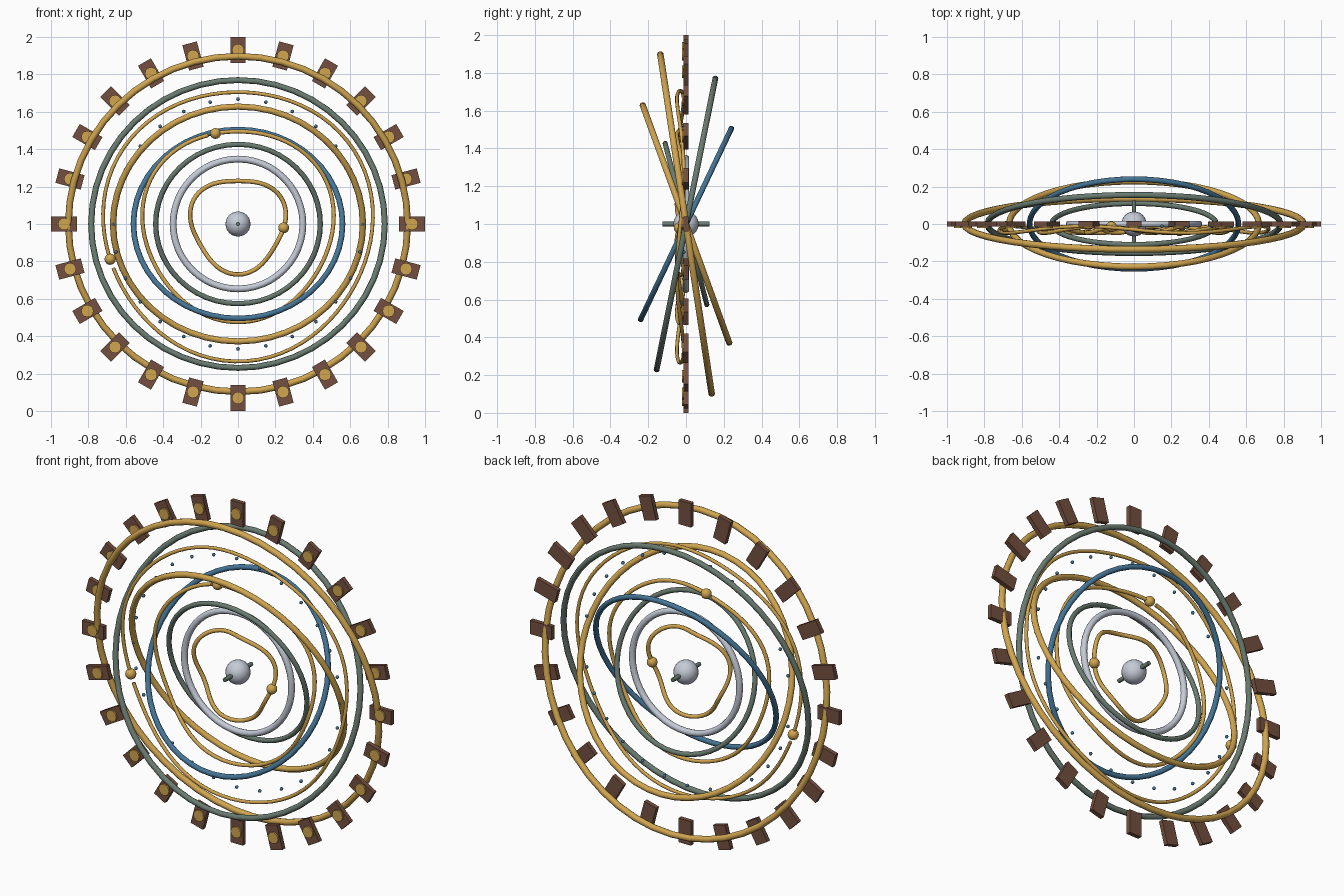
import bpy
import math
from mathutils import Vector

if "Cube" in bpy.data.objects:
    bpy.data.objects.remove(bpy.data.objects["Cube"])


def mat(name, color):
    m = bpy.data.materials.new(name)
    m.diffuse_color = (*color, 1)
    m.use_nodes = True
    m.node_tree.nodes["Principled BSDF"].inputs["Base Color"].default_value = m.diffuse_color
    return m


GOLD = mat("gold", (0.64, 0.38, 0.08))
GREEN = mat("grey_green", (0.145, 0.20, 0.165))
BLUE = mat("blue", (0.06, 0.18, 0.31))
SILVER = mat("silver", (0.56, 0.60, 0.68))
BROWN = mat("brown", (0.175, 0.08, 0.05))
CZ = 1.0  # height of the common centre


def finish(name, material, smooth=True):
    ob = bpy.context.object
    ob.name = name
    ob.data.materials.append(material)
    if smooth:
        bpy.ops.object.shade_smooth_by_angle(angle=math.radians(50))
    return ob


def polar(r, a, y=0.0):
    return Vector((r * math.cos(a), y, CZ + r * math.sin(a)))


def ring(name, radius, thick, tilt, material):
    bpy.ops.mesh.primitive_torus_add(
        major_radius=radius, minor_radius=thick, major_segments=48,
        minor_segments=10, location=(0, 0, CZ),
        rotation=(math.radians(90 + tilt), 0, 0))
    finish(name, material)


def ball(name, radius, loc, material, seg=16):
    bpy.ops.mesh.primitive_uv_sphere_add(
        radius=radius, segments=seg, ring_count=seg // 2, location=loc)
    finish(name, material)


# Tilted rings: positive tilt leans the top toward the front
ring("outer_gold_ring", 0.907, 0.018, 8.6, GOLD)
ring("outer_green_ring", 0.785, 0.016, -11.4, GREEN)
ring("middle_gold_ring", 0.668, 0.017, 20, GOLD)
ring("blue_ring", 0.559, 0.015, -25.4, BLUE)
ring("inner_green_ring", 0.44, 0.014, 14.5, GREEN)
ring("silver_ring", 0.347, 0.018, 0, SILVER)


# Wavy wire loops, each ending in a ball
def wavy_loop(name, radius, wave, thick, start_deg, ball_radius, gap):
    def point(a):
        return polar(radius + wave * math.sin(3 * a), a,
                     -0.03 + 0.018 * math.sin(4 * a))

    start = math.radians(start_deg)
    n = 72
    cu = bpy.data.curves.new(name, "CURVE")
    cu.dimensions = "3D"
    cu.bevel_depth = thick
    cu.bevel_resolution = 2
    cu.use_fill_caps = True
    sp = cu.splines.new("POLY")
    sp.points.add(n)
    for i, p in enumerate(sp.points):
        a = start + gap + (math.tau - gap) * i / n
        p.co = (*point(a), 1)
    ob = bpy.data.objects.new(name, cu)
    bpy.context.collection.objects.link(ob)
    cu.materials.append(GOLD)
    ball(name + "_ball", ball_radius, point(start), GOLD)


wavy_loop("outer_wire", 0.72, 0.015, 0.010, 195.4, 0.03, 0.07)
wavy_loop("middle_wire", 0.51, 0.015, 0.011, 104, 0.029, 0.08)
wavy_loop("inner_wire", 0.25, 0.02, 0.012, -4.8, 0.029, 0.04)

# Hub and axle
ball("hub", 0.067, (0, 0, CZ), SILVER, 24)
bpy.ops.mesh.primitive_cylinder_add(
    vertices=8, radius=0.012, depth=0.25, location=(0, 0, CZ),
    rotation=(math.pi / 2, 0, 0))
finish("axle", GREEN)

# Circle of small beads
for i in range(28):
    a = math.pi / 2 + math.tau * i / 28
    ball("bead", 0.01, polar(0.668, a, -0.012), BLUE, 8)

# Rim blocks with a gold stud on the front
for i in range(24):
    a = math.tau * i / 24
    bpy.ops.mesh.primitive_cube_add(
        size=1, location=polar(0.93, a), rotation=(0, -a, 0))
    bpy.context.object.scale = (0.14, 0.026, 0.08)
    finish("rim_block", BROWN, smooth=False)
    bpy.ops.mesh.primitive_cylinder_add(
        vertices=12, radius=0.033, depth=0.01,
        location=polar(0.93, a, -0.017), rotation=(math.pi / 2, 0, 0))
    finish("rim_stud", GOLD, smooth=False)
